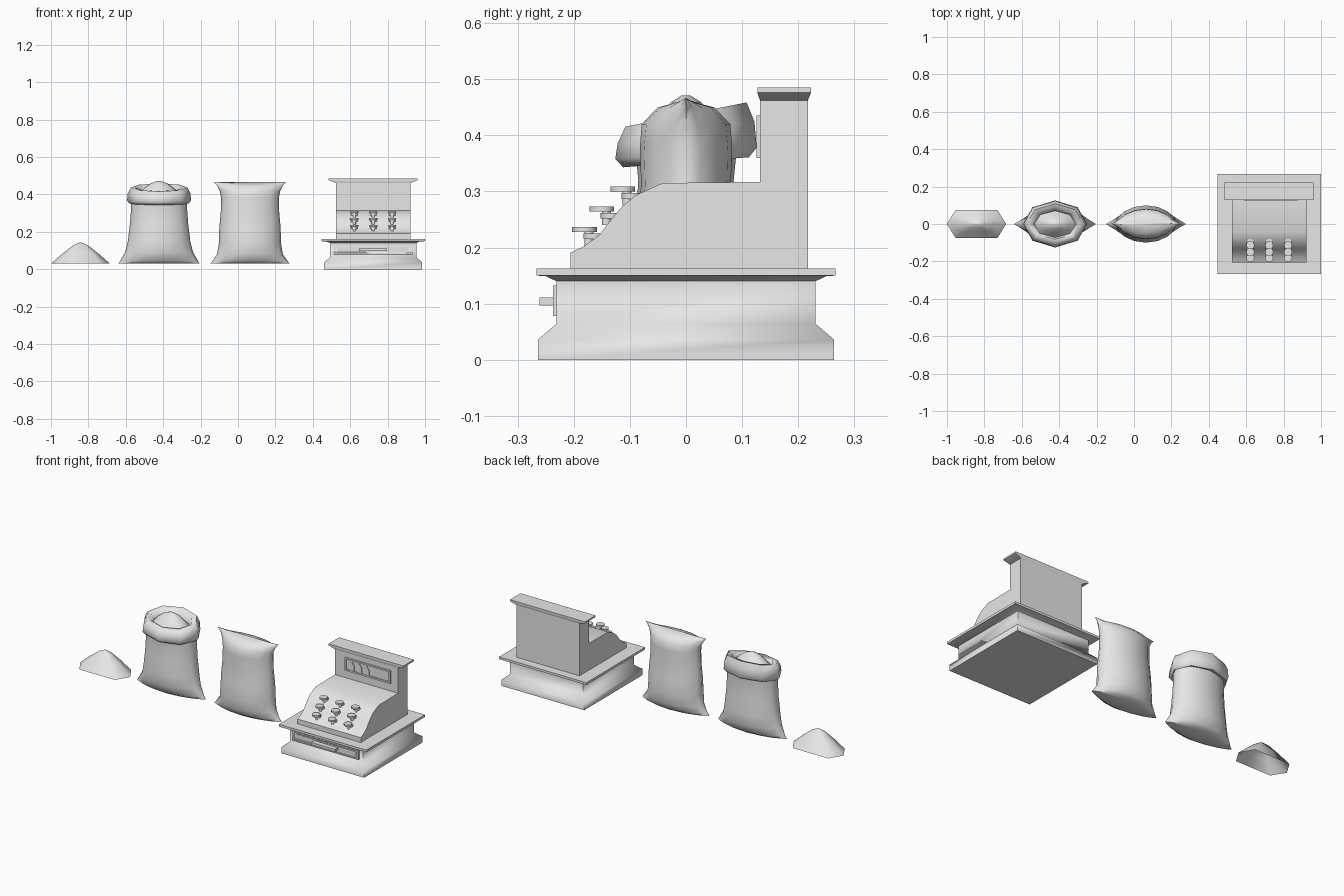
import bpy, bmesh
from math import cos, sin, pi, radians, copysign

old = bpy.data.objects.get("Cube")
if old:
    bpy.data.objects.remove(old, do_unlink=True)

grey = bpy.data.materials.new("plain_grey")
grey.use_nodes = True
tone = (0.8, 0.8, 0.8, 1)
grey.diffuse_color = tone
grey.node_tree.nodes["Principled BSDF"].inputs["Base Color"].default_value = tone


def finish(name, bm, angle=50):
    bmesh.ops.recalc_face_normals(bm, faces=bm.faces)
    mesh = bpy.data.meshes.new(name)
    bm.to_mesh(mesh)
    bm.free()
    mesh.materials.append(grey)
    obj = bpy.data.objects.new(name, mesh)
    bpy.context.collection.objects.link(obj)
    bpy.ops.object.select_all(action='DESELECT')
    obj.select_set(True)
    bpy.context.view_layer.objects.active = obj
    bpy.ops.object.shade_smooth_by_angle(angle=radians(angle))
    return obj


def loft(name, rings, bottom=True, top=True, angle=50):
    """Skin a stack of rings that share a point count."""
    bm = bmesh.new()
    loops = [[bm.verts.new(p) for p in ring] for ring in rings]
    n = len(loops[0])
    for low, high in zip(loops, loops[1:]):
        for i in range(n):
            j = (i + 1) % n
            bm.faces.new((low[i], low[j], high[j], high[i]))
    if bottom:
        bm.faces.new(loops[0][::-1])
    if top:
        bm.faces.new(loops[-1])
    return finish(name, bm, angle)


def lens(cx, z, a, b, k=1.0, n=16, tilt=0.0, lift=0.0):
    """Oval ring; a larger k pinches its two side ends into seams."""
    points = []
    for i in range(n):
        t = 2 * pi * i / n
        y = copysign(abs(sin(t)) ** k, sin(t)) * b
        points.append((cx + a * cos(t), y, z + tilt * y + lift * cos(t) ** 2))
    return points


def rect(cx, z, hx, y0, y1):
    return [(cx - hx, y0, z), (cx + hx, y0, z), (cx + hx, y1, z), (cx - hx, y1, z)]


def box(name, x0, x1, y0, y1, z0, z1):
    cx, hx = (x0 + x1) / 2, (x1 - x0) / 2
    return loft(name, [rect(cx, z0, hx, y0, y1), rect(cx, z1, hx, y0, y1)])


def extrude(name, outline, x0, x1, angle=50):
    """Extrude a (y, z) outline along x."""
    return loft(name, [[(x, y, z) for y, z in outline] for x in (x0, x1)], angle=angle)


def frame(name, x0, x1, z0, z1, y0, y1, w):
    box(name + "_bottom", x0, x1, y0, y1, z0, z0 + w)
    box(name + "_top", x0, x1, y0, y1, z1 - w, z1)
    box(name + "_right", x0, x0 + w, y0, y1, z0 + w, z1 - w)
    box(name + "_left", x1 - w, x1, y0, y1, z0 + w, z1 - w)


def disc(name, x, y, z, r, h, n=12):
    loft(name, [lens(x, zz, r, r, n=n) for zz in (z - h / 2, z + h / 2)])
    obj = bpy.context.object
    obj.location.y = y


# Loose heap, a hollow shell with a six-sided foot
heap_x = -0.842


def heap_ring(z, s):
    end, side, depth = 0.158 * s, 0.112 * s, 0.075 * s
    return [(heap_x + x, y, z) for x, y in
            ((-end, 0), (-side, -depth), (side, -depth),
             (end, 0), (side, depth), (-side, depth))]


loft("heap", [heap_ring(0.03, 1), heap_ring(0.085, 0.6),
              heap_ring(0.128, 0.25), heap_ring(0.143, 0.04)], bottom=False, angle=80)

# Closed sack: z, half width, half depth, seam pinch
sack_x = 0.064
closed = [(0.03, 0.213, 0.055, 1.7), (0.045, 0.2, 0.08, 1.7), (0.08, 0.176, 0.095, 1.4),
          (0.14, 0.166, 0.1, 1.2), (0.22, 0.164, 0.092, 1.2), (0.31, 0.156, 0.08, 1.2),
          (0.38, 0.154, 0.082, 1.2), (0.42, 0.162, 0.079, 1.4), (0.45, 0.178, 0.05, 1.6)]
rings = [lens(sack_x, *row) for row in closed]
rings.append(lens(sack_x, 0.46, 0.193, 0.006, 1.5, lift=0.007))
loft("closed_sack", rings, angle=70)

# Open sack body
open_x = -0.422
body = [(0.03, 0.218, 0.055, 1.7), (0.045, 0.208, 0.08, 1.7), (0.09, 0.182, 0.098, 1.4),
        (0.15, 0.167, 0.1, 1.2), (0.24, 0.156, 0.09, 1.1), (0.32, 0.15, 0.085, 1.0),
        (0.37, 0.15, 0.09, 1.0)]
loft("open_sack_body", [lens(open_x, *row) for row in body], angle=70)

# Folded rim: z, half width, half depth, tilt towards the front
rim = [(0.36, 0.145, 0.085, 0.1), (0.352, 0.16, 0.112, 0.08), (0.368, 0.171, 0.126, 0.08),
       (0.405, 0.168, 0.122, 0.16), (0.437, 0.152, 0.108, 0.2), (0.434, 0.124, 0.082, 0.2),
       (0.4, 0.112, 0.07, 0.1)]
loft("open_sack_rim", [lens(open_x, z, a, b, n=8, tilt=t) for z, a, b, t in rim],
     bottom=False, top=False, angle=70)

# Filling heaped inside the open sack
filling = [(0.395, 0.116, 0.075), (0.43, 0.085, 0.05), (0.459, 0.045, 0.027), (0.471, 0.012, 0.008)]
loft("sack_filling", [lens(open_x, z, a, b, n=8) for z, a, b in filling], bottom=False, angle=80)

# Cash register plinth with its overhanging ledge
till_x = 0.723
plinth = [(0, 0.262, 0.264), (0.036, 0.262, 0.264), (0.064, 0.231, 0.231), (0.14, 0.231, 0.231),
          (0.149, 0.25, 0.25), (0.15, 0.277, 0.266), (0.163, 0.277, 0.266)]
loft("register_plinth", [rect(till_x, z, hx, -hy, hy) for z, hx, hy in plinth], angle=60)

# Register cabinet with curved key slope and upright display
outline = [(-0.206, 0.163), (-0.206, 0.191), (-0.182, 0.202), (-0.155, 0.222), (-0.135, 0.248),
           (-0.115, 0.272), (-0.09, 0.293), (-0.042, 0.315), (0.132, 0.317),
           (0.132, 0.465), (0.217, 0.465), (0.217, 0.163)]
extrude("register_cabinet", outline, till_x - 0.2, till_x + 0.2)
cap = [(0.462, 0.2, 0.132, 0.217), (0.476, 0.238, 0.127, 0.223), (0.485, 0.238, 0.127, 0.223)]
loft("register_cap", [rect(till_x, *row) for row in cap])

# Display window with three pointed price tabs
frame("display_frame", 0.588, 0.877, 0.36, 0.435, 0.126, 0.134, 0.009)
for i in range(3):
    x = 0.632 + 0.047 * i
    tab = [(x - 0.015, 0.367), (x + 0.015, 0.367), (x + 0.015, 0.398),
           (x, 0.42), (x - 0.015, 0.398)]
    loft("price_tab", [[(px, y, pz) for px, pz in tab] for y in (0.128, 0.134)])

# Drawer front and handle
frame("drawer_frame", 0.512, 0.932, 0.078, 0.132, -0.237, -0.228, 0.008)
box("drawer_front", 0.53, 0.914, -0.234, -0.228, 0.092, 0.118)
box("drawer_handle", 0.647, 0.797, -0.261, -0.228, 0.097, 0.111)

# Keys: a cap, a stem and a collar, in three rows of three
for x in (0.622, 0.723, 0.824):
    for y, z in ((-0.113, 0.304), (-0.15, 0.269), (-0.181, 0.232)):
        disc("key_cap", x, y, z, 0.022, 0.009)
        disc("key_stem", x, y + 0.008, z - 0.014, 0.008, 0.03)
        disc("key_collar", x, y + 0.016, z - 0.012, 0.018, 0.01)
